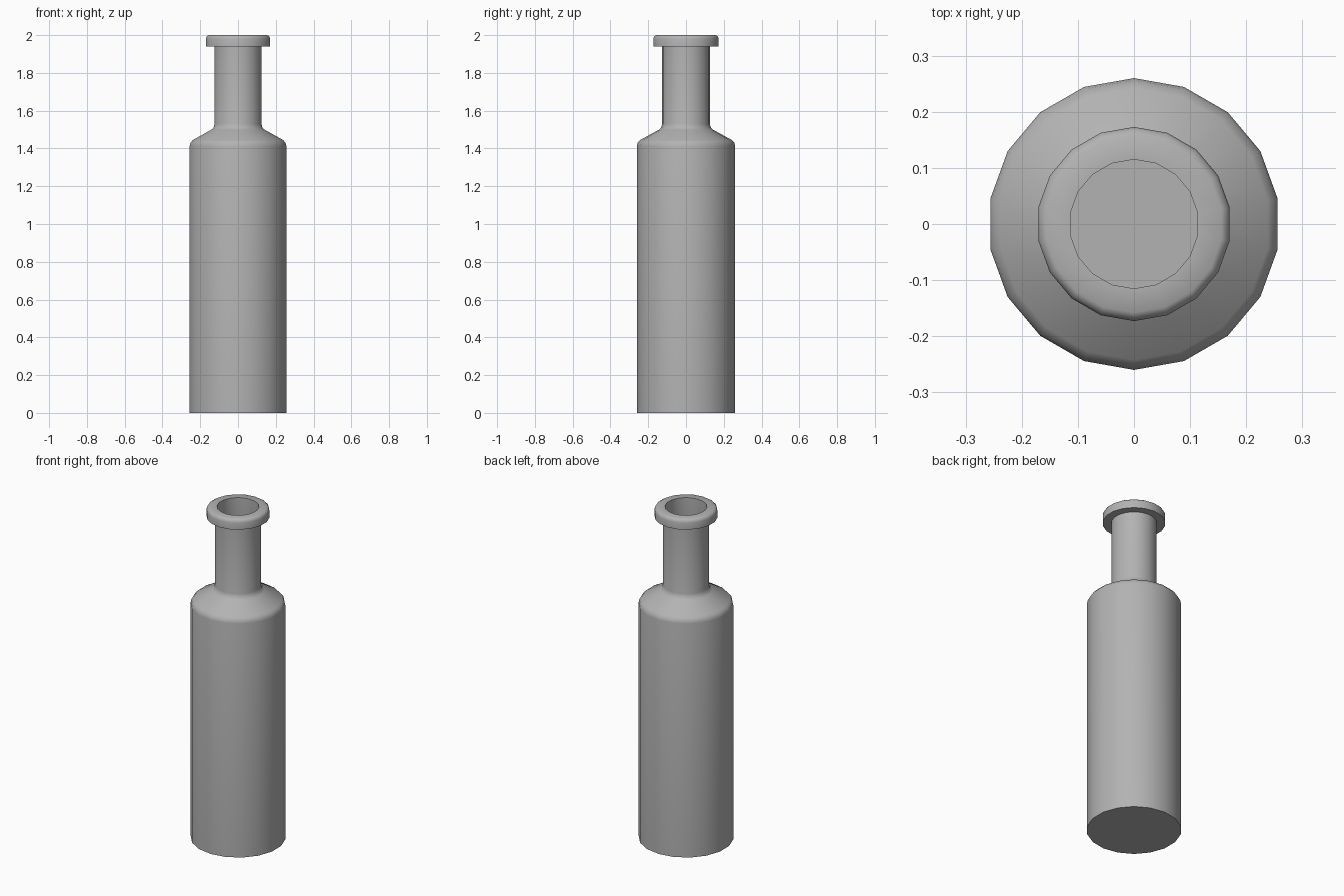
import bpy, bmesh, math

if "Cube" in bpy.data.objects:
    bpy.data.objects.remove(bpy.data.objects["Cube"])

SIDES = 18

# Half profile (radius, height): outside from base centre to lip, then down the inside
profile = [
    (0, 0), (0.26, 0), (0.26, 1.412), (0.256, 1.43), (0.242, 1.445),    # body
    (0.144, 1.499), (0.132, 1.509), (0.126, 1.53), (0.126, 1.94),       # shoulder, neck
    (0.173, 1.94), (0.173, 1.98), (0.169, 1.993), (0.158, 2.0),         # lip
    (0.115, 2.0), (0.115, 1.525), (0.135, 1.49), (0.232, 1.435),        # bore
    (0.249, 1.41), (0.249, 0.011), (0, 0.011),                          # inside
]

# Lathe the profile, with a corner on the y axis
bm = bmesh.new()
verts = [bm.verts.new((0, r, z)) for r, z in profile]
edges = [bm.edges.new(pair) for pair in zip(verts, verts[1:])]
bmesh.ops.spin(bm, geom=verts + edges, cent=(0, 0, 0), axis=(0, 0, 1),
               angle=2 * math.pi, steps=SIDES, use_duplicate=False)
bmesh.ops.remove_doubles(bm, verts=bm.verts, dist=0.0005)
bmesh.ops.recalc_face_normals(bm, faces=bm.faces)

mesh = bpy.data.meshes.new("bottle")
bm.to_mesh(mesh)
bm.free()
bottle = bpy.data.objects.new("bottle", mesh)
bpy.context.collection.objects.link(bottle)

# Darker grey surface
grey = bpy.data.materials.new("dark_grey")
grey.diffuse_color = (0.45, 0.45, 0.45, 1)
grey.use_nodes = True
grey.node_tree.nodes["Principled BSDF"].inputs["Base Color"].default_value = grey.diffuse_color
mesh.materials.append(grey)

# Smooth walls, crisp base and lip edges
bpy.context.view_layer.objects.active = bottle
bottle.select_set(True)
bpy.ops.object.shade_smooth_by_angle(angle=math.radians(50))
